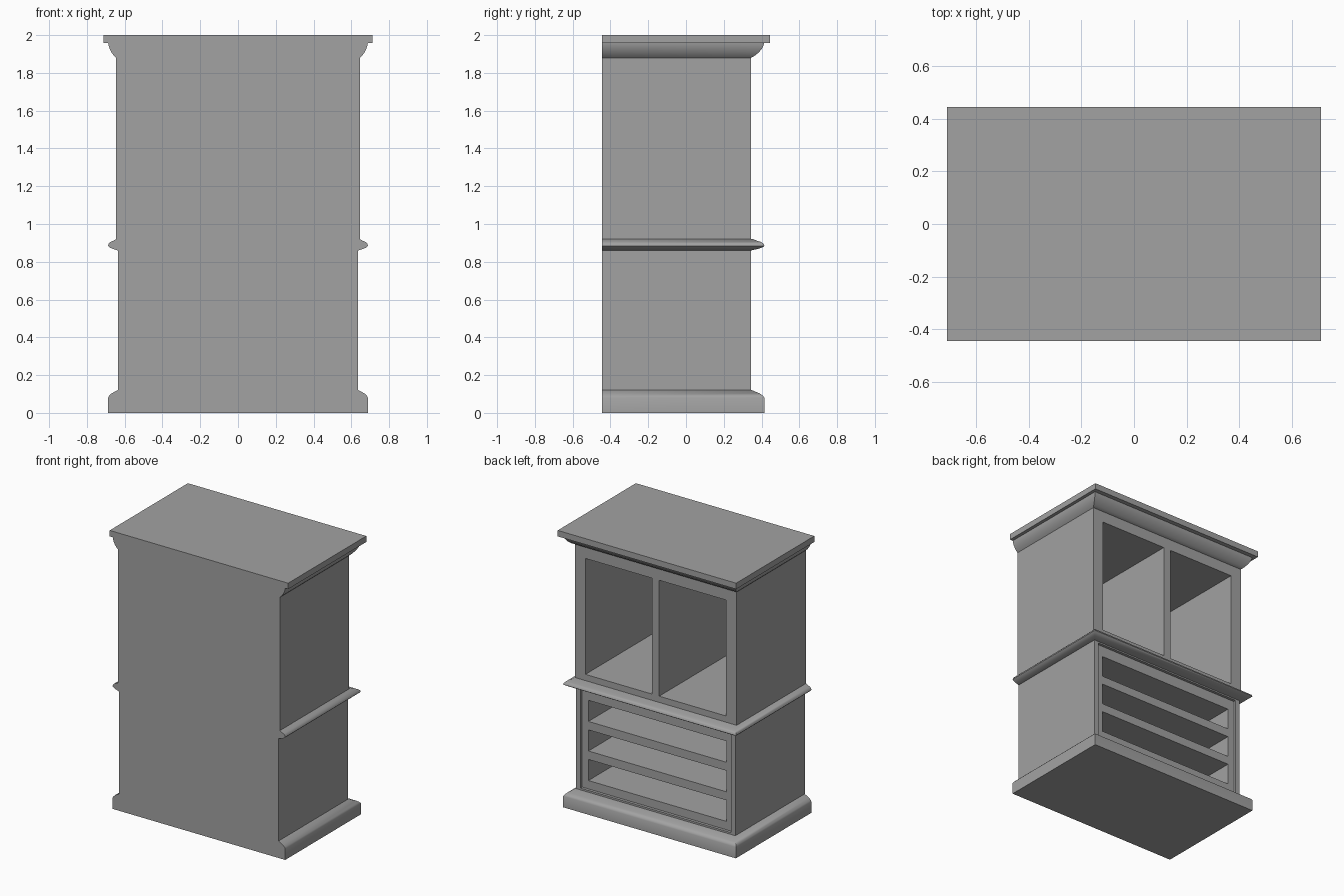
import bpy
import bmesh

cube = bpy.data.objects.get("Cube")
if cube:
    bpy.data.objects.remove(cube, do_unlink=True)

BACK = -0.445      # flush wall plane shared by every part
INNER = -0.42      # inner face of the closing panel
FACE = 0.345       # plane of the open side

grey = bpy.data.materials.new("plain_grey")
grey.use_nodes = True
grey.diffuse_color = (0.36, 0.36, 0.36, 1)
grey.node_tree.nodes["Principled BSDF"].inputs["Base Color"].default_value = (0.36, 0.36, 0.36, 1)


def loft(name, rings, smooth=False):
    """Stack rectangles (half width, open-side y, z), flush along the wall plane."""
    bm = bmesh.new()
    loops = []
    for w, y, z in rings:
        corners = ((-w, BACK), (w, BACK), (w, y), (-w, y))
        loops.append([bm.verts.new((cx, cy, z)) for cx, cy in corners])
    for low, high in zip(loops, loops[1:]):
        for i in range(4):
            j = (i + 1) % 4
            bm.faces.new((low[i], low[j], high[j], high[i]))
    bm.faces.new(loops[0][::-1])
    bm.faces.new(loops[-1])
    bmesh.ops.recalc_face_normals(bm, faces=bm.faces)
    mesh = bpy.data.meshes.new(name)
    bm.to_mesh(mesh)
    bm.free()
    mesh.materials.append(grey)
    obj = bpy.data.objects.new(name, mesh)
    bpy.context.collection.objects.link(obj)
    if smooth:
        bpy.ops.object.select_all(action='DESELECT')
        obj.select_set(True)
        bpy.context.view_layer.objects.active = obj
        bpy.ops.object.shade_smooth_by_angle(angle=0.7)
    return obj


def carve(obj, x0, x1, y0, z0, z1):
    """Cut a box-shaped opening inwards from the open side to y0."""
    bpy.ops.mesh.primitive_cube_add(size=1, location=((x0 + x1) / 2, (y0 + 0.5) / 2, (z0 + z1) / 2))
    cutter = bpy.context.object
    cutter.scale = (x1 - x0, 0.5 - y0, z1 - z0)
    cutter.hide_render = True
    cutter.data.materials.append(grey)
    mod = obj.modifiers.new("opening", 'BOOLEAN')
    mod.operation = 'DIFFERENCE'
    mod.solver = 'EXACT'
    mod.object = cutter
    bpy.context.view_layer.update()
    bpy.ops.object.select_all(action='DESELECT')
    obj.select_set(True)
    bpy.context.view_layer.objects.active = obj
    bpy.ops.object.modifier_apply(modifier=mod.name)
    bpy.data.objects.remove(cutter, do_unlink=True)


def moulding(name, width, spread, reach, curve):
    """Curve holds (fraction of projection, height) pairs."""
    return loft(name, [(width + spread * f, FACE + reach * f, z) for f, z in curve], True)


# Plinth with a rounded upper edge
moulding("base_moulding", 0.635, 0.053, 0.07,
         [(1, 0), (1, 0.08), (0.9, 0.09), (0.65, 0.103), (0.3, 0.113), (0, 0.122)])

# Lower case: recessed face between corner posts, three drawer slots
lower = loft("lower_case", [(0.635, FACE, 0.122), (0.635, FACE, 0.86)])
carve(lower, -0.6, 0.6, 0.325, 0.135, 0.85)
for i in range(3):
    bottom = 0.195 + 0.213 * i
    carve(lower, -0.55, 0.55, INNER, bottom, bottom + 0.152)

# Waist moulding between the two cases
moulding("waist_moulding", 0.638, 0.05, 0.07,
         [(0, 0.86), (0.5, 0.868), (0.85, 0.876), (1, 0.884), (0.95, 0.895),
          (0.75, 0.905), (0.45, 0.911), (0.14, 0.92)])

# Upper case: two tall compartments with a central divider
upper = loft("upper_case", [(0.645, FACE, 0.915), (0.645, FACE, 1.88)])
for x0, x1 in ((-0.56, -0.028), (0.028, 0.56)):
    carve(upper, x0, x1, INNER, 0.965, 1.8)

# Crown moulding and flat top
moulding("crown_moulding", 0.645, 0.042, 0.068,
         [(0, 1.88), (0.3, 1.892), (0.62, 1.91), (0.85, 1.93), (0.97, 1.947), (1, 1.957)])
loft("top_slab", [(0.711, 0.445, 1.957), (0.711, 0.445, 2.0)])
